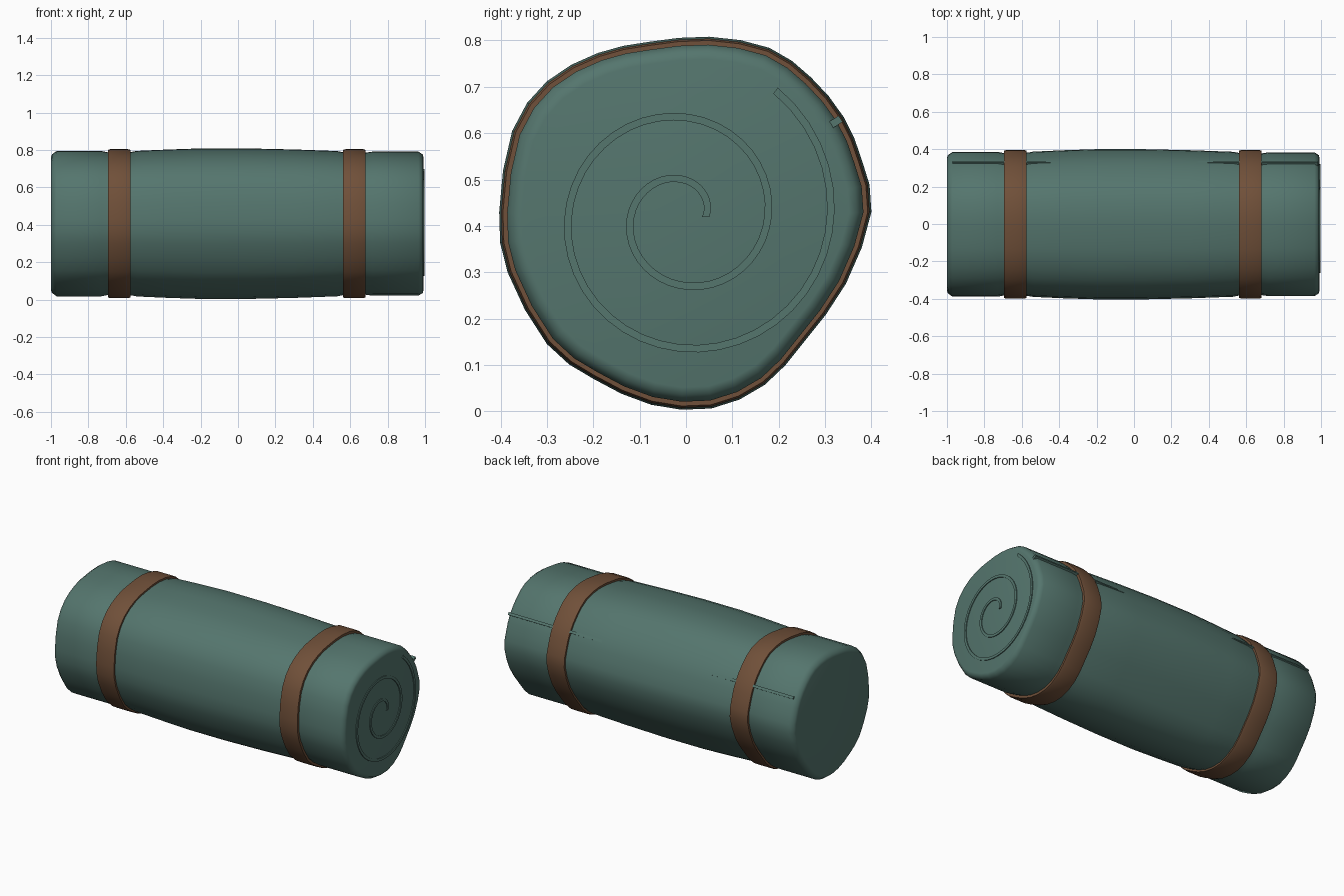
import bpy, bmesh, math
from mathutils import Vector

cube = bpy.data.objects.get("Cube")
if cube:
    bpy.data.objects.remove(cube, do_unlink=True)

CY, CZ = 0.0, 0.407  # axis of the roll


def material(name, rgb):
    m = bpy.data.materials.new(name)
    m.use_nodes = True
    m.diffuse_color = (*rgb, 1)
    b = m.node_tree.nodes["Principled BSDF"]
    b.inputs["Base Color"].default_value = (*rgb, 1)
    b.inputs["Roughness"].default_value = 0.9
    return m


cloth = material("green cloth", (0.09, 0.18, 0.155))
leather = material("brown leather", (0.162, 0.08, 0.041))

# Slumped cross-section (y, z), counter-clockwise from the back
CONTROL = [(.40, .43), (.38, .54), (.34, .635), (.27, .72), (.18, .784), (.05, .808),
           (-.08, .797), (-.19, .773), (-.30, .712), (-.375, .605), (-.403, .43),
           (-.385, .30), (-.30, .145), (-.20, .07), (-.075, .014), (.055, .006),
           (.17, .057), (.255, .15), (.345, .275)]


def smooth_loop(points, steps=2):
    """Closed Catmull-Rom loop through the points."""
    p = [Vector(q) for q in points]
    n, out = len(p), []
    for i in range(n):
        a, b, c, d = (p[(i + k) % n] for k in (-1, 0, 1, 2))
        for k in range(steps):
            t = k / steps
            out.append(b + (c - a) * t / 2 + (a - 2.5 * b + 2 * c - d / 2) * t * t
                       + (1.5 * (b - c) + (d - a) / 2) * t ** 3)
    return out


OUTLINE = smooth_loop(CONTROL)


def finish(bm, name, mat, angle=50):
    bmesh.ops.recalc_face_normals(bm, faces=bm.faces)
    me = bpy.data.meshes.new(name)
    bm.to_mesh(me)
    bm.free()
    me.materials.append(mat)
    ob = bpy.data.objects.new(name, me)
    bpy.context.collection.objects.link(ob)
    bpy.ops.object.select_all(action='DESELECT')
    ob.select_set(True)
    bpy.context.view_layer.objects.active = ob
    bpy.ops.object.shade_smooth_by_angle(angle=math.radians(angle))
    return ob


def loft(name, stations, mat, ring=False):
    """Sweep the cross-section along x through (x, scale) stations."""
    bm = bmesh.new()
    rows = [[bm.verts.new((x, CY + (q.x - CY) * s, CZ + (q.y - CZ) * s)) for q in OUTLINE]
            for x, s in stations]
    n = len(OUTLINE)
    pairs = list(zip(rows, rows[1:])) + ([(rows[-1], rows[0])] if ring else [])
    for a, b in pairs:
        for i in range(n):
            j = (i + 1) % n
            bm.faces.new((a[i], a[j], b[j], b[i]))
    if not ring:
        bm.faces.new(rows[0])
        bm.faces.new(rows[-1])
    return finish(bm, name, mat)


# Rolled cloth, pinched under the straps and fullest in the middle
loft("rolled_blanket", [
    (-1.0, .88), (-.995, .92), (-.97, .965), (-.73, .965), (-.69, .945), (-.57, .953),
    (-.54, .967), (-.38, .985), (-.2, 1.0), (.05, 1.0), (.3, .986), (.53, .965),
    (.56, .95), (.68, .943), (.72, .957), (.965, .957), (.988, .92), (.992, .88)], cloth)

# Straps
for side, cx in (("right", -.635), ("left", .622)):
    loft("strap_" + side, [(cx + dx, s) for dx, s in
         ((-.061, .93), (-.061, .98), (-.047, .99), (.047, .99), (.061, .98), (.061, .93))],
         leather, ring=True)

# Spiral edge of the cloth on the end
bm = bmesh.new()
rows = []
STEPS = 90
for i in range(STEPS + 1):
    deg = 774 * i / STEPS
    a, r = math.radians(deg), .047 + .000375 * deg
    rows.append([bm.verts.new((x, -.005 + (r + w) * math.cos(a), .419 + (r + w) * math.sin(a)))
                 for x, w in ((.985, -.008), (.997, -.008), (.997, .008), (.985, .008))])
for a, b in zip(rows, rows[1:]):
    for k in range(4):
        m = (k + 1) % 4
        bm.faces.new((a[k], a[m], b[m], b[k]))
bm.faces.new(rows[0])
bm.faces.new(rows[-1])
finish(bm, "end_spiral", cloth, 30)

# Loose edge of the cloth showing as a thin seam near each end
out = Vector((0, .84, .54))
along = Vector((0, -.54, .84))
base = Vector((0, .321, .623))
for side, x0, x1 in (("right", -.97, -.40), ("left", .34, .985)):
    bm = bmesh.new()
    bmesh.ops.create_cube(bm, size=1)
    for v in bm.verts:
        x, y, z = v.co
        v.co = base + Vector((x0 if x < 0 else x1, 0, 0)) + out * (y * .03) + along * (z * .016)
    finish(bm, "seam_" + side, cloth, 30)
